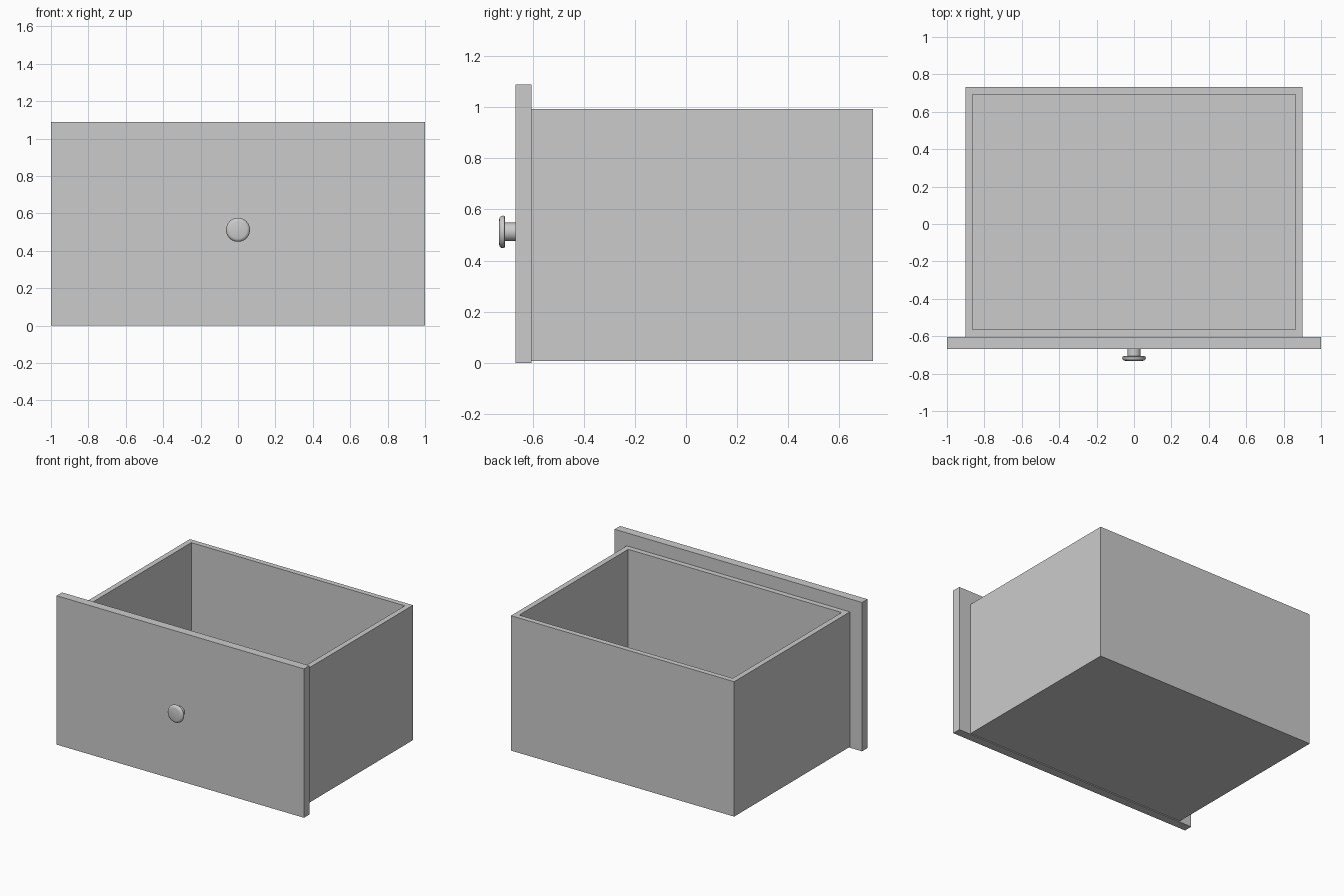
import bpy, bmesh, math
from mathutils import Matrix

cube = bpy.data.objects.get("Cube")
if cube:
    bpy.data.objects.remove(cube, do_unlink=True)

grey = bpy.data.materials.new("plain grey")
grey.use_nodes = True
colour = (0.6, 0.6, 0.6, 1)
grey.diffuse_color = colour
grey.node_tree.nodes["Principled BSDF"].inputs["Base Color"].default_value = colour


def add_object(name, bm):
    bmesh.ops.recalc_face_normals(bm, faces=bm.faces)
    mesh = bpy.data.meshes.new(name)
    bm.to_mesh(mesh)
    bm.free()
    mesh.materials.append(grey)
    obj = bpy.data.objects.new(name, mesh)
    bpy.context.collection.objects.link(obj)
    return obj


def block(bm, low, high):
    size = [b - a for a, b in zip(low, high)]
    centre = [(a + b) / 2 for a, b in zip(low, high)]
    matrix = Matrix.Translation(centre) @ Matrix.Diagonal((*size, 1))
    bmesh.ops.create_cube(bm, size=1, matrix=matrix)


# Open box: top face inset to the wall thickness, then pushed down to the floor
wall, floor = 0.039, 0.05
bottom, top = 0.007, 0.993
bm = bmesh.new()
block(bm, (-0.902, -0.604, bottom), (0.902, 0.732, top))
bm.normal_update()
lid = max(bm.faces, key=lambda f: f.calc_center_median().z)
bmesh.ops.inset_region(bm, faces=[lid], thickness=wall, use_even_offset=True)
well = bmesh.ops.extrude_discrete_faces(bm, faces=[lid])["faces"][0]
bmesh.ops.translate(bm, verts=well.verts, vec=(0, 0, floor - top))
add_object("drawer_box", bm)

# Front panel
bm = bmesh.new()
block(bm, (-1, -0.667, 0), (1, -0.604, 1.088))
add_object("front_panel", bm)

# Knob: profile of radius and distance out from the panel, spun around y
profile = [(0.036, -0.002), (0.036, 0.04), (0.056, 0.04), (0.062, 0.043),
           (0.064, 0.049), (0.062, 0.056), (0.056, 0.062), (0.046, 0.065), (0, 0.065)]
bm = bmesh.new()
verts = [bm.verts.new((r, -0.667 - d, 0.512)) for r, d in profile]
edges = [bm.edges.new(pair) for pair in zip(verts, verts[1:])]
bmesh.ops.spin(bm, geom=verts + edges, cent=(0, 0, 0.512), axis=(0, 1, 0),
               angle=math.tau, steps=40, use_duplicate=False)
bmesh.ops.remove_doubles(bm, verts=bm.verts, dist=0.0005)
knob = add_object("knob", bm)
bpy.ops.object.select_all(action="DESELECT")
knob.select_set(True)
bpy.context.view_layer.objects.active = knob
bpy.ops.object.shade_smooth_by_angle(angle=math.radians(40))
